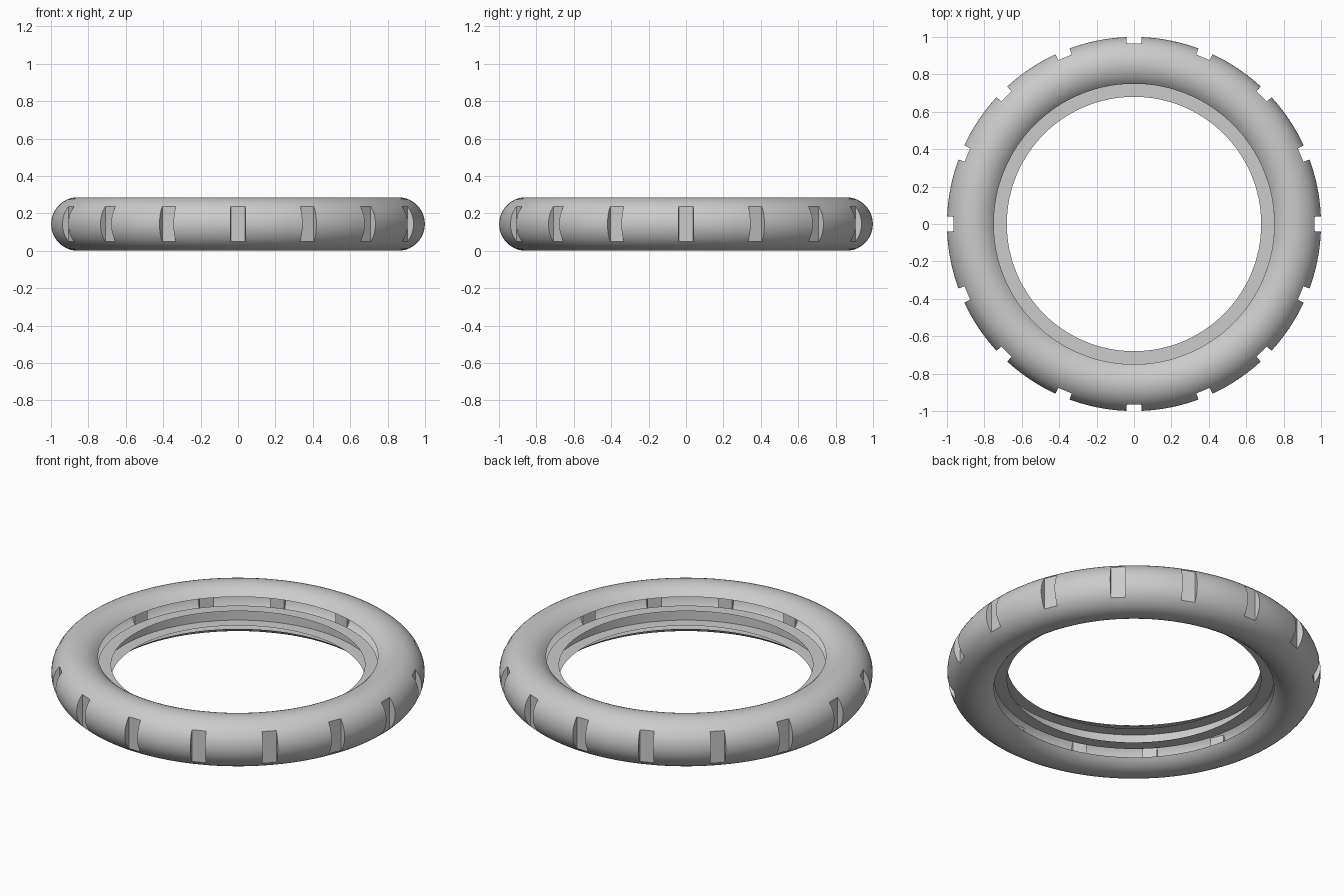
import bpy, bmesh, math

cube = bpy.data.objects.get("Cube")
if cube:
    bpy.data.objects.remove(cube)

MAJOR, MINOR, MID_Z = 0.857, 0.143, 0.143   # tyre ring and its tube
BEAD_R, HUB_R = 0.75, 0.68                  # tyre opening, channel opening
NOTCHES, NOTCH_R, NOTCH_HALF = 16, 0.965, 0.04

grey = bpy.data.materials.new("light_grey")
grey.use_nodes = True
colour = (0.6, 0.6, 0.6, 1)
grey.diffuse_color = colour
grey.node_tree.nodes["Principled BSDF"].inputs["Base Color"].default_value = colour


def spread(a, b, n):
    return [a + (b - a) * i / n for i in range(n)]


def ring_object(name, profile, angles, radius_rule, smooth):
    """Sweep an open (r, z) profile round the z axis."""
    bm = bmesh.new()
    rings = []
    for angle, cut in angles:
        ring = []
        for r, z in profile:
            r = radius_rule(r, cut)
            ring.append(bm.verts.new((r * math.cos(angle), r * math.sin(angle), z)))
        rings.append(ring)
    for i, ring in enumerate(rings):
        after = rings[(i + 1) % len(rings)]
        for j in range(len(profile) - 1):
            bm.faces.new((ring[j], after[j], after[j + 1], ring[j + 1]))
    mesh = bpy.data.meshes.new(name)
    bm.to_mesh(mesh)
    bm.free()
    mesh.materials.append(grey)
    obj = bpy.data.objects.new(name, mesh)
    bpy.context.collection.objects.link(obj)
    bpy.ops.object.select_all(action='DESELECT')
    obj.select_set(True)
    bpy.context.view_layer.objects.active = obj
    bpy.ops.object.shade_smooth_by_angle(angle=math.radians(smooth))
    return obj


# Tyre: hollow tube, open on the inside, with notches pressed into the tread
bead = math.acos((BEAD_R - MAJOR) / MINOR)
edge = math.acos((NOTCH_R - MAJOR) / MINOR)
tube = spread(-bead, -edge, 12) + spread(-edge, edge, 12) + spread(edge, bead, 12) + [bead]
tyre_profile = [(MAJOR + MINOR * math.cos(t), MID_Z + MINOR * math.sin(t)) for t in tube]

pitch = 2 * math.pi / NOTCHES
wall = NOTCH_HALF + 0.0005
tyre_angles = []
for k in range(NOTCHES):
    mid = k * pitch
    tyre_angles += [(mid - wall, False), (mid - NOTCH_HALF, True), (mid + NOTCH_HALF, True)]
    tyre_angles += [(mid + a, False) for a in spread(wall, pitch - wall, 6)]

ring_object("tyre", tyre_profile, tyre_angles,
            lambda r, cut: min(r, NOTCH_R) if cut else r, 30)

# Rim: thin channel with two flanges, open towards the centre
rim_profile = [(HUB_R, 0.1), (BEAD_R, 0.1), (BEAD_R, 0.186), (HUB_R, 0.186)]
rim_angles = [(a, False) for a in spread(0, 2 * math.pi, 128)]
ring_object("rim_channel", rim_profile, rim_angles, lambda r, cut: r, 30)
